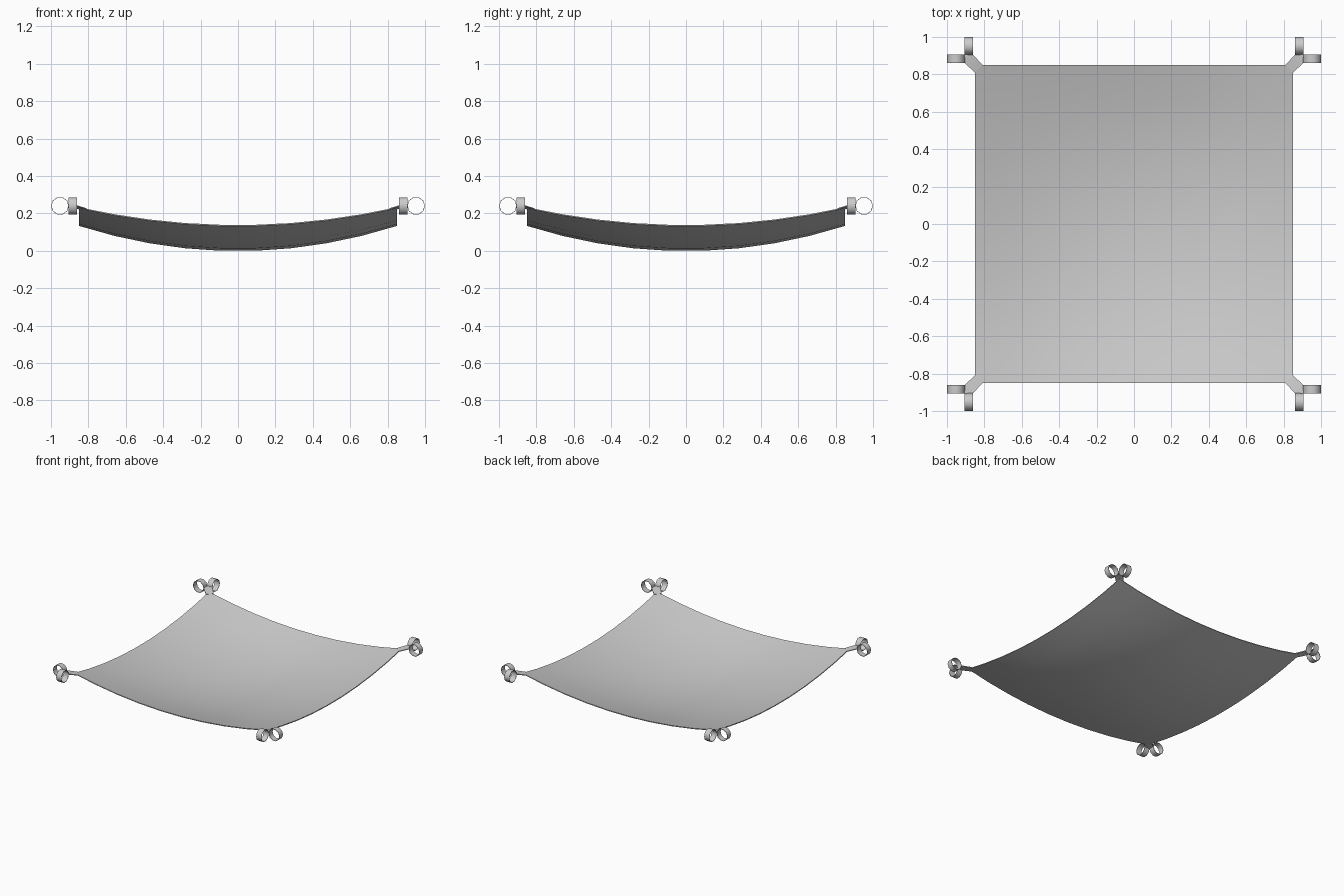
import bpy, bmesh, math

if "Cube" in bpy.data.objects:
    bpy.data.objects.remove(bpy.data.objects["Cube"])

HALF, N, THICK = 0.85, 9, 0.006


def sag(x, y):
    u, v = (x / HALF) ** 2, (y / HALF) ** 2
    return 0.135 * (u + v) - 0.04 * u * v - 0.0033


def make(name, verts, faces, thick, offset):
    me = bpy.data.meshes.new(name)
    me.from_pydata(verts, [], faces)
    bm = bmesh.new()
    bm.from_mesh(me)
    bmesh.ops.recalc_face_normals(bm, faces=bm.faces)
    bm.to_mesh(me)
    bm.free()
    ob = bpy.data.objects.new(name, me)
    bpy.context.collection.objects.link(ob)
    m = ob.modifiers.new("thickness", 'SOLIDIFY')
    m.thickness, m.offset = thick, offset
    bpy.context.view_layer.objects.active = ob
    bpy.ops.object.select_all(action='DESELECT')
    ob.select_set(True)
    bpy.ops.object.modifier_apply(modifier=m.name)
    bpy.ops.object.shade_smooth_by_angle(angle=math.radians(40))
    return ob


# Sagging square cloth
ticks = [-HALF + 2 * HALF * i / N for i in range(N + 1)]
verts = [(x, y, sag(x, y)) for y in ticks for x in ticks]
faces = [(j * (N + 1) + i, j * (N + 1) + i + 1, (j + 1) * (N + 1) + i + 1, (j + 1) * (N + 1) + i)
         for j in range(N) for i in range(N)]
cloth = make("cloth", verts, faces, THICK, 0)
# rest the underside on the ground
low = min(v.co.z for v in cloth.data.vertices)
for v in cloth.data.vertices:
    v.co.z -= low

# Corner tabs and the pair of loops on each
SEG, R, C, Z = 10, 0.048, 0.952, 0.24
for sx, side in ((-1, "left"), (1, "right")):
    for sy, end in ((-1, "front"), (1, "back")):
        tag = f"{end}_{side}"
        pts = [(0.81, 0.85, 0.224), (0.85, 0.81, 0.224), (0.905, 0.86, Z),
               (0.905, 0.905, Z), (0.86, 0.905, Z)]
        make("tab_" + tag, [(sx * x, sy * y, z) for x, y, z in pts],
             [(0, 1, 2, 4), (2, 3, 4)], THICK, 0)
        for axis in "xy":
            vs = []
            for k in range(SEG):
                a = 2 * math.pi * k / SEG
                for w in (0.86, 0.905):
                    p, z = C + R * math.cos(a), Z + R * math.sin(a)
                    vs.append((sx * p, sy * w, z) if axis == "x" else (sx * w, sy * p, z))
            fs = [(2 * k, 2 * k + 1, (2 * k + 3) % (2 * SEG), (2 * k + 2) % (2 * SEG))
                  for k in range(SEG)]
            make(f"loop_{axis}_{tag}", vs, fs, 0.003, -1)
